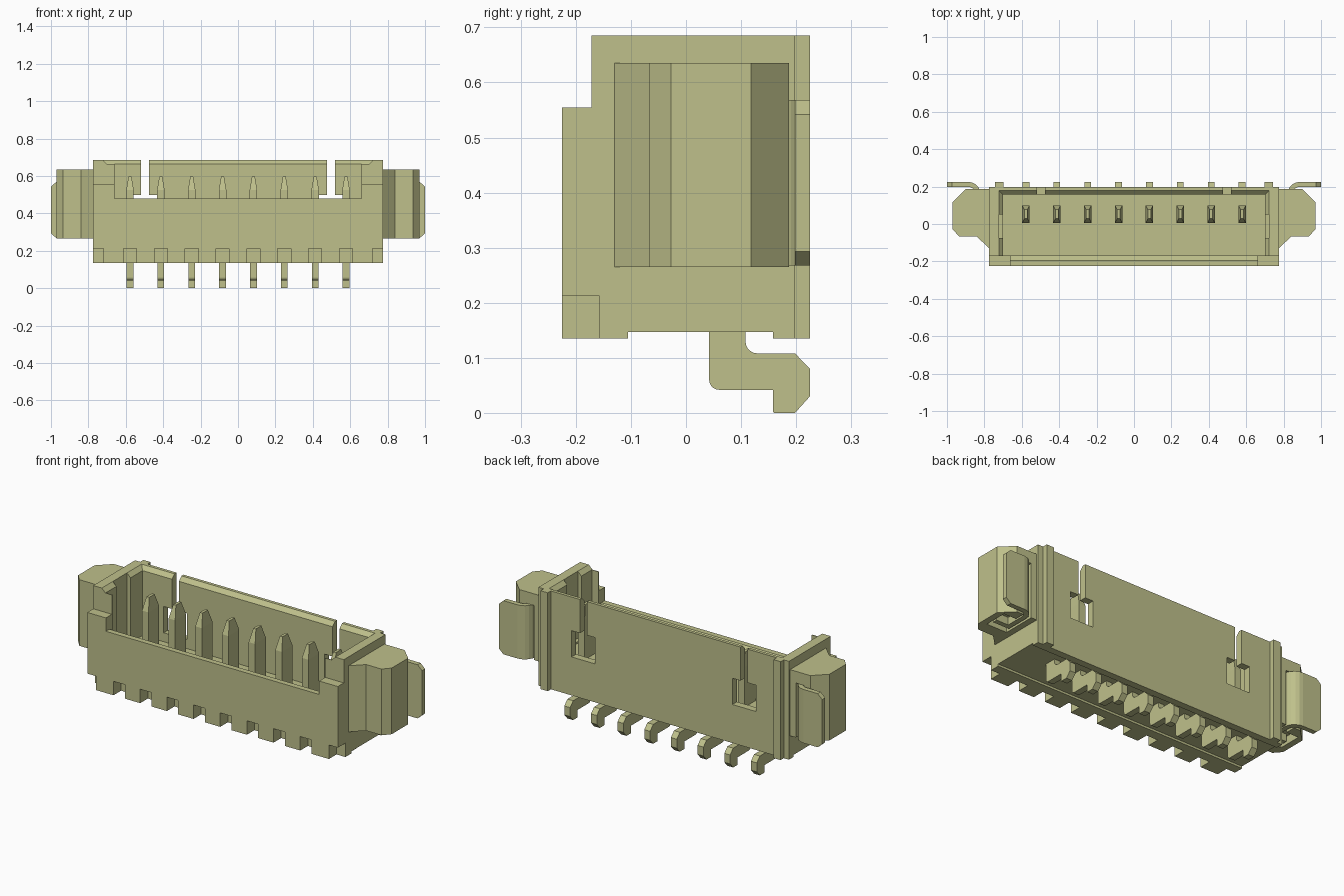
import bpy, bmesh, math
from mathutils import Vector

if "Cube" in bpy.data.objects:
    bpy.data.objects.remove(bpy.data.objects["Cube"], do_unlink=True)

mat = bpy.data.materials.new("khaki plastic")
mat.use_nodes = True
color = (0.52, 0.53, 0.26, 1)
mat.diffuse_color = color
mat.node_tree.nodes["Principled BSDF"].inputs["Base Color"].default_value = color


def loft(name, bottom, top):
    """Solid between two matching 3D loops."""
    bm = bmesh.new()
    a = [bm.verts.new(p) for p in bottom]
    b = [bm.verts.new(p) for p in top]
    n = len(a)
    bm.faces.new(a)
    bm.faces.new(b)
    for i in range(n):
        bm.faces.new((a[i], a[(i + 1) % n], b[(i + 1) % n], b[i]))
    bmesh.ops.recalc_face_normals(bm, faces=bm.faces[:])
    me = bpy.data.meshes.new(name)
    bm.to_mesh(me)
    bm.free()
    me.materials.append(mat)
    ob = bpy.data.objects.new(name, me)
    bpy.context.collection.objects.link(ob)
    return ob


def prism(name, axis, pts, lo, hi):
    """Extrude a 2D outline along an axis."""
    put = {"x": lambda p, t: (t, p[0], p[1]),
           "y": lambda p, t: (p[0], t, p[1]),
           "z": lambda p, t: (p[0], p[1], t)}[axis]
    return loft(name, [put(p, lo) for p in pts], [put(p, hi) for p in pts])


def rect(x0, x1, y0, y1, z=None):
    pts = [(x0, y0), (x1, y0), (x1, y1), (x0, y1)]
    return pts if z is None else [(x, y, z) for x, y in pts]


def box(name, x0, x1, y0, y1, z0, z1):
    return prism(name, "z", rect(x0, x1, y0, y1), z0, z1)


def cut(target, cutter):
    """Subtract the cutter and delete it."""
    mod = target.modifiers.new("cut", "BOOLEAN")
    mod.operation = "DIFFERENCE"
    mod.solver = "EXACT"
    mod.object = cutter
    bpy.context.view_layer.objects.active = target
    bpy.ops.object.modifier_apply(modifier=mod.name)
    bpy.data.objects.remove(cutter, do_unlink=True)


def arc(cx, cy, r, a0, a1, n=5):
    return [(cx + r * math.cos(math.radians(a0 + (a1 - a0) * i / n)),
             cy + r * math.sin(math.radians(a0 + (a1 - a0) * i / n))) for i in range(n + 1)]


pin_xs = [(i - 3.5) * 0.165 for i in range(8)]

# Housing: side profile with stepped front and recessed underside
body = prism("housing", "x", [
    (-0.225, 0.135), (-0.105, 0.135), (-0.105, 0.147), (0.158, 0.147), (0.158, 0.135),
    (0.197, 0.135), (0.197, 0.685), (-0.172, 0.685), (-0.172, 0.555), (-0.225, 0.555)],
    -0.775, 0.775)

# Cavity, low front opening and chamfered rims
cut(body, box("cutter", -0.70, 0.70, -0.168, 0.157, 0.30, 0.9))
cut(body, box("cutter", -0.66, 0.66, -0.4, -0.12, 0.48, 0.9))
cut(body, loft("cutter", rect(-0.70, 0.70, -0.19, 0.157, 0.663),
               rect(-0.723, 0.723, -0.19, 0.18, 0.686)))
cut(body, prism("cutter", "x", [(-0.16, 0.446), (-0.198, 0.484), (-0.16, 0.484)], -0.66, 0.66))
for s in (1, -1):
    # Side wall groove, back wall slit and window
    cut(body, box("cutter", *sorted((s * 0.65, s * 0.722)), -0.075, 0.05, 0.31, 0.9))
    cut(body, box("cutter", *sorted((s * 0.475, s * 0.518)), 0.1, 0.3, 0.45, 0.9))
    cut(body, box("cutter", *sorted((s * 0.425, s * 0.57)), 0.1, 0.3, 0.35, 0.497))
    # Corner notch at the bottom front
    cut(body, box("cutter", *sorted((s * 0.72, s * 0.9)), -0.4, -0.158, 0.0, 0.213))
# Notches under each pin
for x in pin_xs:
    cut(body, box("cutter", x - 0.035, x + 0.035, -0.4, -0.158, 0.0, 0.213))

# Contact pins with bent feet
foot = ([(0.042, 0.2), (0.042, 0.06)] + arc(0.06, 0.06, 0.018, 180, 270)
        + [(0.158, 0.042), (0.158, 0.002), (0.16, 0), (0.198, 0), (0.225, 0.03),
           (0.225, 0.08), (0.198, 0.108)]
        + arc(0.13, 0.130, 0.022, 270, 180) + [(0.108, 0.2)])
foot = [p for i, p in enumerate(foot)
        if i == 0 or (Vector(p) - Vector(foot[i - 1])).length > 0.0005]
for i, x in enumerate(pin_xs, 1):
    prism(f"pin_foot_{i}", "x", foot, x - 0.018, x + 0.018)
    shaft = box(f"pin_blade_{i}", x - 0.02, x + 0.02, 0.005, 0.1, 0.25, 0.525)
    # Tapered tip
    bm = bmesh.new()
    bm.from_mesh(shaft.data)
    top = max(bm.faces, key=lambda f: f.calc_center_median().z)
    new = bmesh.ops.extrude_face_region(bm, geom=[top])
    bmesh.ops.delete(bm, geom=[top], context="FACES_ONLY")
    for v in (g for g in new["geom"] if isinstance(g, bmesh.types.BMVert)):
        v.co.z = 0.597
        v.co.x = x + (v.co.x - x) * 0.4
        v.co.y = 0.0525 + (v.co.y - 0.0525) * 0.5
    bmesh.ops.recalc_face_normals(bm, faces=bm.faces[:])
    bm.to_mesh(shaft.data)
    bm.free()

for s, side in ((1, "left"), (-1, "right")):
    # Back rib beside each end
    box(f"back_rib_{side}", *sorted((s * 0.698, s * 0.743)), 0.19, 0.225, 0.135, 0.685)

    # End ear with a pocket underneath
    ear = prism(f"ear_{side}", "z", [(s * x, y) for x, y in (
        (0.765, -0.14), (0.84, -0.067), (0.935, -0.067), (0.97, -0.027),
        (0.97, 0.118), (0.90, 0.187), (0.765, 0.187))], 0.265, 0.635)
    cut(ear, box("cutter", *sorted((s * 0.81, s * 0.935)), 0.0, 0.13, 0.1, 0.31))
    cut(ear, box("cutter", *sorted((s * 0.81, s * 0.86)), 0.1, 0.3, 0.1, 0.57))

    # Bent metal clip: tab plate, curve and inner hook
    outer = arc(0.885, 0.16, 0.065, 90, 180)
    inner = arc(0.885, 0.16, 0.038, 180, 90)
    hook = ([(0.92, 0.225)] + outer + [(0.82, 0.03), (0.92, 0.03), (0.92, 0.057), (0.847, 0.057)]
            + inner + [(0.92, 0.198)])
    prism(f"clip_hook_{side}", "z", [(s * x, y) for x, y in hook], 0.268, 0.568)
    prism(f"clip_tab_{side}", "y", [(s * x, z) for x, z in (
        (0.92, 0.268), (0.972, 0.268), (1.0, 0.293), (1.0, 0.542), (0.972, 0.568), (0.92, 0.568))],
        0.198, 0.225)
